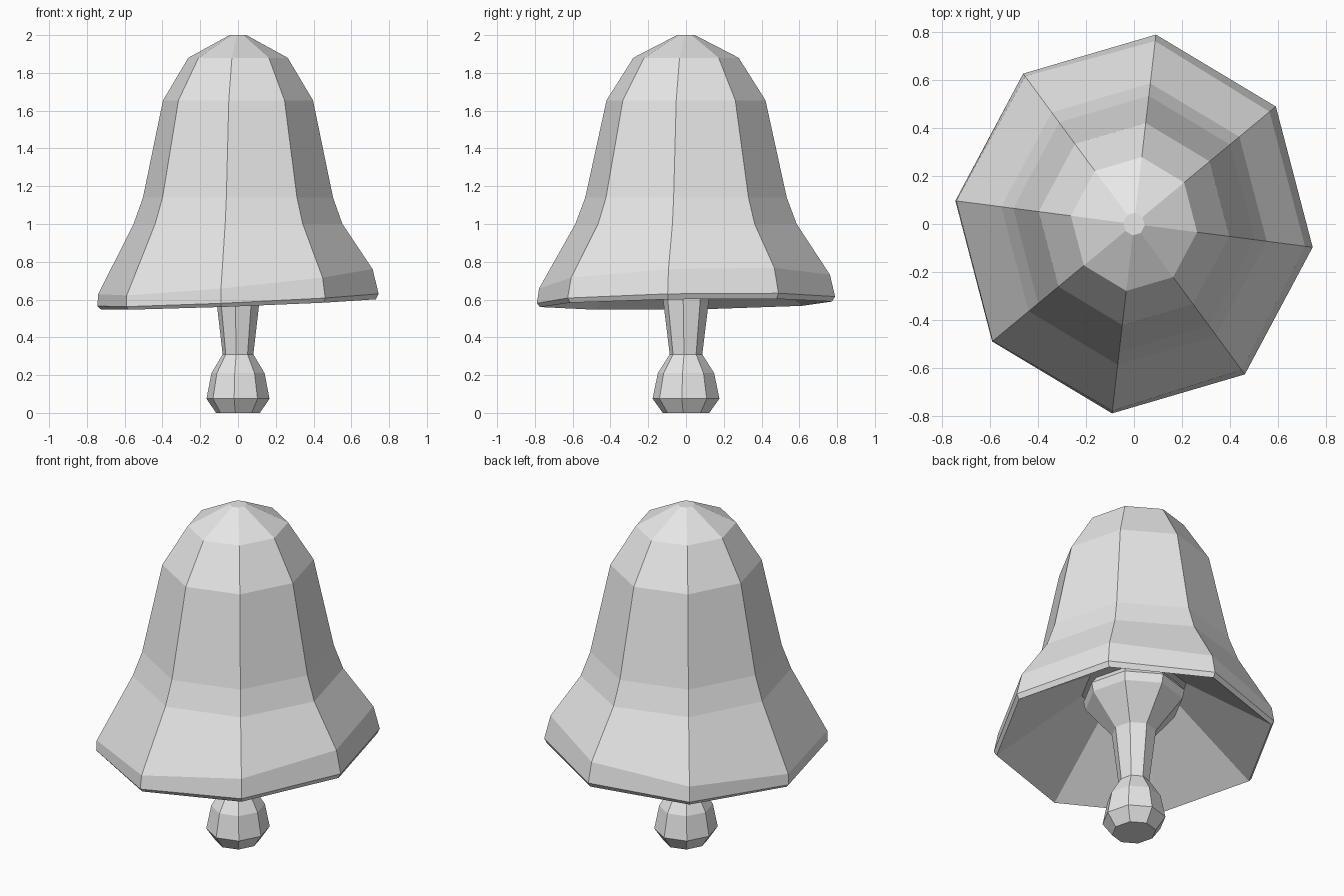
import bpy
import bmesh
from math import cos, sin, radians

SIDES = 8
PHASE = radians(-7)
STRETCH = 1.06          # slightly wider front to back
TILT_DIR = radians(22)  # direction in which the rim is raised

if "Cube" in bpy.data.objects:
    bpy.data.objects.remove(bpy.data.objects["Cube"], do_unlink=True)

metal = bpy.data.materials.new("plain grey")
metal.use_nodes = True
grey = (0.8, 0.8, 0.8, 1)
metal.diffuse_color = grey
metal.node_tree.nodes["Principled BSDF"].inputs["Base Color"].default_value = grey


def lathe(name, rings):
    """Faceted body from rings of (radius, height, height tilt, radius tilt)."""
    bm = bmesh.new()
    loops = []
    for r, z, lift, grow in rings:
        loop = []
        for i in range(SIDES):
            a = PHASE + radians(360 / SIDES) * i
            lean = cos(a - TILT_DIR)
            rad = r + grow * lean
            loop.append(bm.verts.new((rad * cos(a), rad * sin(a) * STRETCH, z + lift * lean)))
        loops.append(loop)
    for low, high in zip(loops, loops[1:]):
        for i in range(SIDES):
            j = (i + 1) % SIDES
            bm.faces.new((low[i], low[j], high[j], high[i]))
    bm.faces.new(loops[0])
    bm.faces.new(loops[-1])
    bmesh.ops.recalc_face_normals(bm, faces=bm.faces[:])
    mesh = bpy.data.meshes.new(name)
    bm.to_mesh(mesh)
    bm.free()
    mesh.materials.append(metal)
    obj = bpy.data.objects.new(name, mesh)
    bpy.context.collection.objects.link(obj)
    return obj


# Bell: hollow cone underneath, tilted rim, flared skirt, rounded crown
lathe("bell", [
    (0.28, 0.89, 0, 0),
    (0.735, 0.575, 0.03, 0),
    (0.75, 0.598, 0.037, 0),
    (0.732, 0.695, 0.076, -0.016),
    (0.557, 1.0, 0, 0),
    (0.507, 1.14, 0, 0),
    (0.40, 1.655, 0, 0),
    (0.265, 1.88, 0, 0),
    (0.045, 2.0, 0, 0),
])

# Clapper: ball end, narrow neck, wide head inside the bell
lathe("clapper", [
    (0.117, 0, 0, 0),
    (0.168, 0.075, 0, 0),
    (0.142, 0.21, 0, 0),
    (0.082, 0.31, 0, 0),
    (0.118, 0.62, 0, 0),
    (0.26, 0.80, 0, 0),
    (0.27, 0.85, 0, 0),
    (0.22, 0.92, 0, 0),
])
